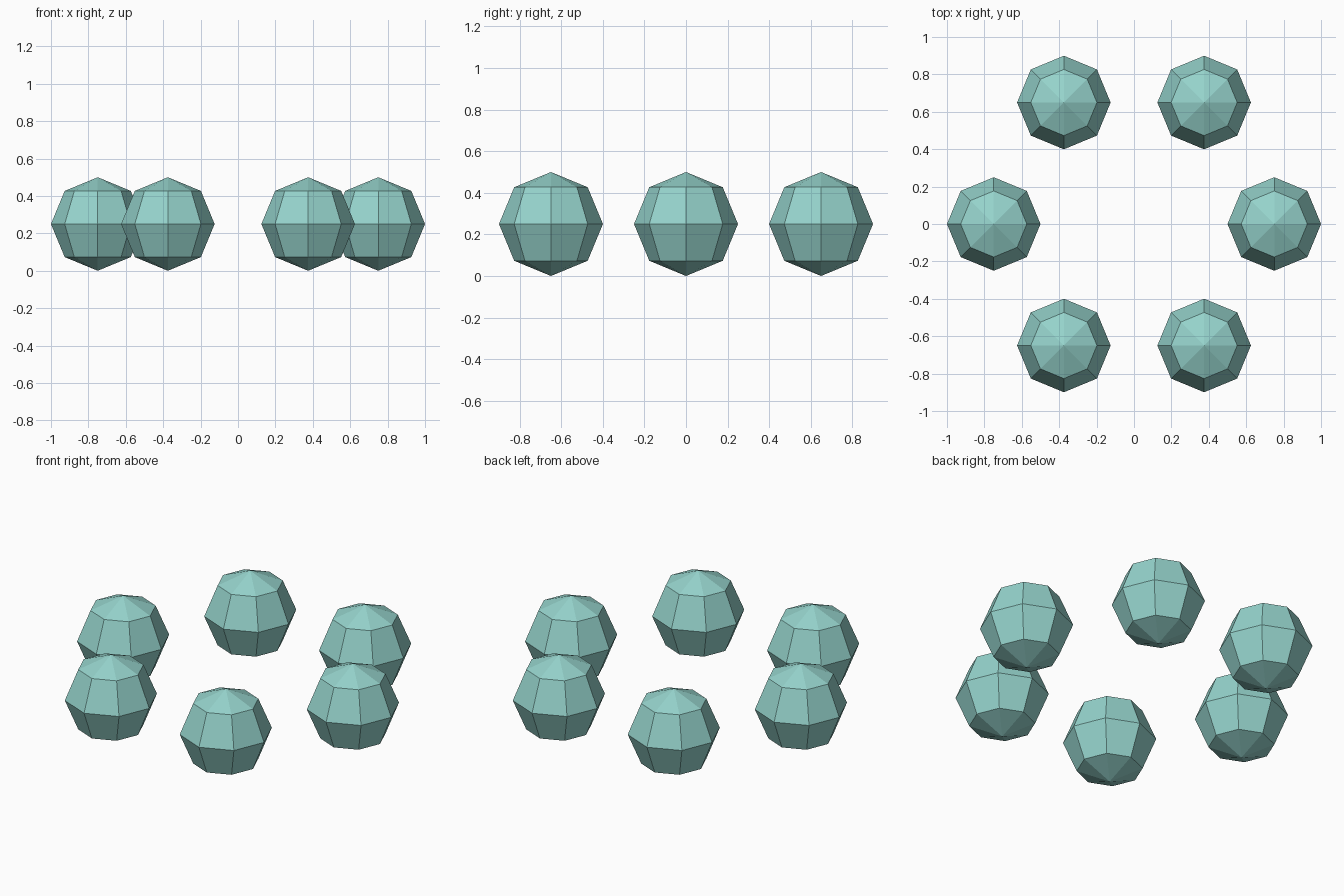
import bpy
from math import cos, sin, radians

if "Cube" in bpy.data.objects:
    bpy.data.objects.remove(bpy.data.objects["Cube"])

RADIUS = 0.25
RING_RADIUS = 0.75

teal = bpy.data.materials.new("teal")
teal.diffuse_color = (0.3, 0.65, 0.6, 1.0)
teal.use_nodes = True
teal.node_tree.nodes["Principled BSDF"].inputs["Base Color"].default_value = teal.diffuse_color

# Six low-poly balls evenly spaced on a circle
for i in range(6):
    a = radians(60 * i)
    bpy.ops.mesh.primitive_uv_sphere_add(
        segments=8, ring_count=4, radius=RADIUS,
        location=(RING_RADIUS * cos(a), RING_RADIUS * sin(a), RADIUS))
    ball = bpy.context.object
    ball.name = f"ball_{i + 1}"
    ball.data.materials.append(teal)
    bpy.ops.object.shade_flat()
